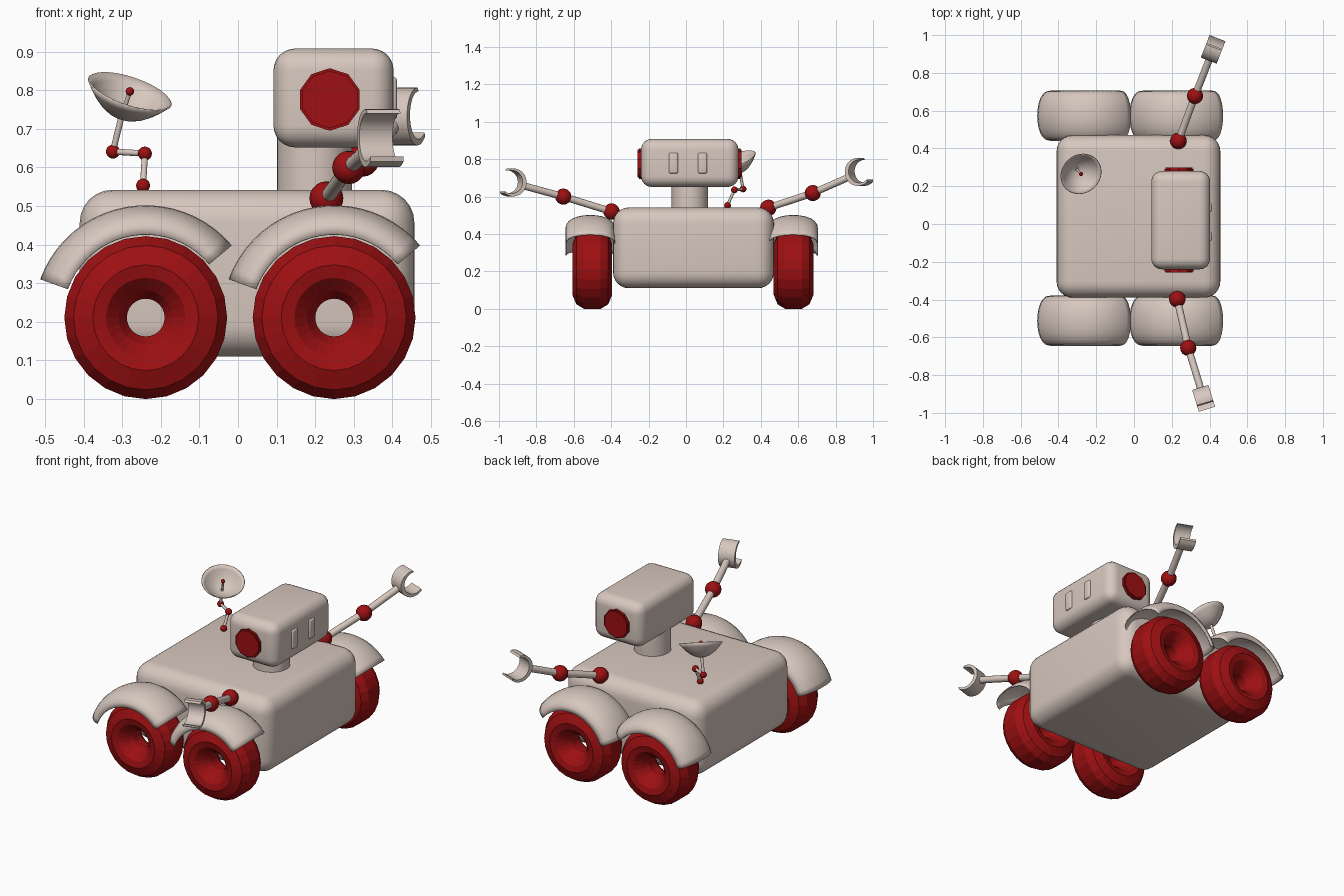
import bpy, bmesh, math
from mathutils import Vector, Matrix

if "Cube" in bpy.data.objects:
    bpy.data.objects.remove(bpy.data.objects["Cube"])


def material(name, rgb):
    m = bpy.data.materials.new(name)
    m.diffuse_color = (*rgb, 1)
    m.use_nodes = True
    m.node_tree.nodes["Principled BSDF"].inputs["Base Color"].default_value = m.diffuse_color
    return m


BEIGE = material("warm beige", (0.68, 0.575, 0.515))
RED = material("deep red", (0.34, 0.005, 0.006))


def finish(bm, name, mat, smooth=35):
    bmesh.ops.recalc_face_normals(bm, faces=bm.faces)
    me = bpy.data.meshes.new(name)
    bm.to_mesh(me)
    bm.free()
    ob = bpy.data.objects.new(name, me)
    bpy.context.collection.objects.link(ob)
    me.materials.append(mat)
    if smooth:
        bpy.ops.object.select_all(action='DESELECT')
        bpy.context.view_layer.objects.active = ob
        ob.select_set(True)
        bpy.ops.object.shade_smooth_by_angle(angle=math.radians(smooth))
    return ob


def rounded_box(name, lo, hi, radius, mat, segments=6):
    lo, hi = Vector(lo), Vector(hi)
    bm = bmesh.new()
    bmesh.ops.create_cube(bm, size=1, matrix=Matrix.Translation((lo + hi) / 2)
                          @ Matrix.Diagonal((*(hi - lo), 1)))
    bmesh.ops.bevel(bm, geom=bm.edges[:], offset=radius, segments=segments,
                    profile=0.5, affect='EDGES')
    return finish(bm, name, mat)


def rod(name, a, b, radius, mat, sides=16, bevel=0):
    a, b = Vector(a), Vector(b)
    rot = (b - a).to_track_quat('Z', 'Y').to_matrix().to_4x4()
    bm = bmesh.new()
    bmesh.ops.create_cone(bm, cap_ends=True, segments=sides, radius1=radius,
                          radius2=radius, depth=(b - a).length,
                          matrix=Matrix.Translation((a + b) / 2) @ rot)
    if bevel:
        caps = [e for e in bm.edges if any(len(f.verts) > 4 for f in e.link_faces)]
        bmesh.ops.bevel(bm, geom=caps, offset=bevel, segments=2, affect='EDGES')
    return finish(bm, name, mat)


def ball(name, centre, radius, mat):
    bm = bmesh.new()
    bmesh.ops.create_uvsphere(bm, u_segments=16, v_segments=10, radius=radius,
                              matrix=Matrix.Translation(centre))
    return finish(bm, name, mat)


def loft(name, rings, mat, around=False, closed=False, caps=False, smooth=35):
    """Skin rings of points: around joins last ring to first, closed joins each ring's ends."""
    bm = bmesh.new()
    vs = [[bm.verts.new(p) for p in r] for r in rings]
    n, m = len(vs), len(vs[0])
    for i in range(n if around else n - 1):
        for j in range(m if closed else m - 1):
            k, l = (i + 1) % n, (j + 1) % m
            bm.faces.new((vs[i][j], vs[i][l], vs[k][l], vs[k][j]))
    if caps:
        bm.faces.new(vs[0])
        bm.faces.new(vs[-1])
    return finish(bm, name, mat, smooth)


def thicken(ob, t):
    mod = ob.modifiers.new("shell", 'SOLIDIFY')
    mod.thickness = t
    mod.offset = 0


# Body, neck and head
rounded_box("body", (-0.41, -0.39, 0.11), (0.457, 0.47, 0.542), 0.085, BEIGE)
rod("neck", (0.198, 0.02, 0.5), (0.198, 0.02, 0.68), 0.097, BEIGE, 32)
rounded_box("head", (0.092, -0.24, 0.652), (0.403, 0.28, 0.908), 0.056, BEIGE)
for y in (-0.067, 0.088):
    rounded_box("eye", (0.39, y - 0.024, 0.724), (0.412, y + 0.024, 0.834), 0.009, BEIGE, 3)
for a, b in ((-0.21, -0.258), (0.25, 0.298)):
    rod("ear_disc", (0.238, a, 0.776), (0.238, b, 0.776), 0.081, RED, 10, 0.006)

# Wheels with see-through hubs, and arched fenders over them
half = [(0.049, 0.03), (0.07, 0.065), (0.103, 0.098), (0.137, 0.106),
        (0.187, 0.085), (0.211, 0.045)]
tyre = half + [(r, -w) for r, w in reversed(half)]
for x, z in ((-0.239, 0.211), (0.249, 0.211)):
    for yw, yf in ((-0.501, -0.512), (0.575, 0.573)):
        rings = []
        for i in range(24):
            a = math.tau * i / 24
            rings.append([(x + r * math.sin(a), yw + w, z - r * math.cos(a)) for r, w in tyre])
        loft("wheel", rings, RED, around=True, closed=True, smooth=0)
        rings = []
        for i in range(21):
            a = math.radians(40 + 120 * i / 20)
            arch = []
            for j in range(13):
                t = math.pi * j / 12
                r = 0.215 + 0.073 * max(0, math.sin(t)) ** 0.8
                arch.append((x + r * math.cos(a), yf + 0.13 * math.cos(t), z + r * math.sin(a)))
            rings.append(arch)
        thicken(loft("fender", rings, BEIGE), 0.006)


# Arms ending in crescent claws
def arm(shoulder, elbow, claw):
    s, e, c = Vector(shoulder), Vector(elbow), Vector(claw)
    d = (c - e).normalized()
    side = d.cross(Vector((0, 0, 1))).normalized()
    up = side.cross(d)
    ball("shoulder_joint", s, 0.044, RED)
    ball("elbow_joint", e, 0.043, RED)
    rod("upper_arm", s, e, 0.019, BEIGE)
    rod("forearm", e, c - d * 0.062, 0.019, BEIGE)
    rings = []
    for i in range(21):
        a = math.radians(-112 + 224 * i / 20)
        ray = -d * math.cos(a) + up * math.sin(a)
        outer = c + ray * 0.075
        inner = c + d * 0.009 + ray * 0.062
        rings.append([outer - side * 0.045, outer + side * 0.045,
                      inner + side * 0.045, inner - side * 0.045])
    loft("claw", rings, BEIGE, closed=True, caps=True)


arm((0.229, -0.398, 0.52), (0.287, -0.656, 0.6), (0.373, -0.937, 0.676))
arm((0.235, 0.44, 0.54), (0.323, 0.678, 0.619), (0.423, 0.935, 0.732))

# Dish antenna on a jointed mast
rim = Vector((-0.28, 0.265, 0.797))
axis = Vector((0.3, -0.33, 0.9)).normalized()
place = Matrix.Translation(rim) @ axis.to_track_quat('Z', 'Y').to_matrix().to_4x4()
rings = []
for i in range(32):
    a = math.tau * i / 32
    rings.append([place @ Vector((r * math.cos(a), r * math.sin(a), 0.075 * ((r / 0.112) ** 2 - 1)))
                  for r in (0.002, 0.02, 0.04, 0.06, 0.08, 0.097, 0.112)])
thicken(loft("dish", rings, BEIGE, around=True), 0.004)
base = rim - axis * 0.075
joints = [Vector(p) for p in ((-0.246, 0.222, 0.553), (-0.241, 0.259, 0.636), (-0.324, 0.305, 0.641))]
for p in joints:
    ball("mast_joint", p, 0.018, RED)
for a, b in zip(joints, joints[1:] + [base]):
    rod("mast_rod", a, b, 0.008, BEIGE, 12)
rod("feed_rod", base, rim, 0.006, BEIGE, 12)
ball("feed_tip", rim, 0.011, RED)
